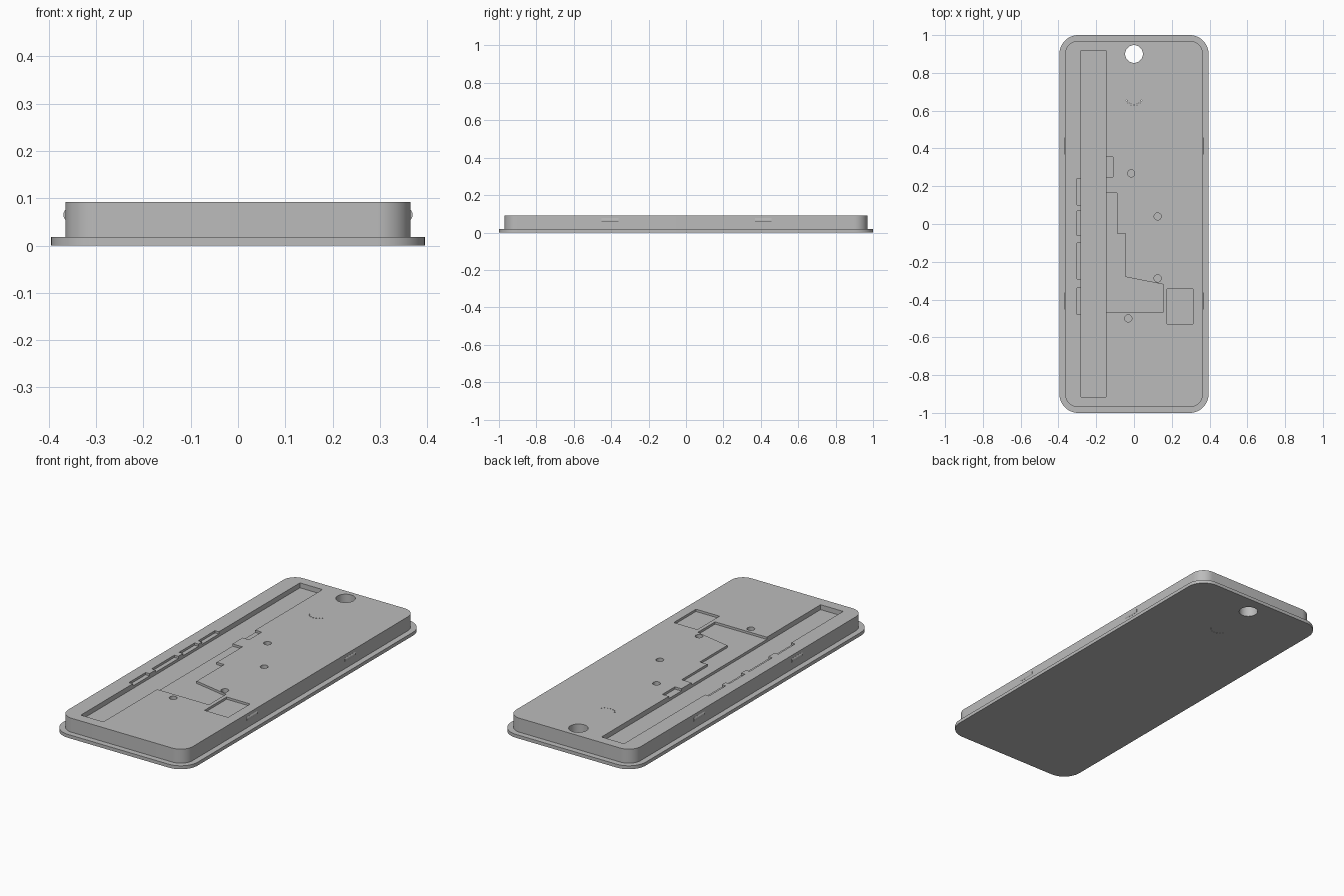
import bpy, bmesh, math

if "Cube" in bpy.data.objects:
    bpy.data.objects.remove(bpy.data.objects["Cube"])

grey = bpy.data.materials.new("grey")
grey.diffuse_color = (0.5, 0.5, 0.5, 1)
grey.use_nodes = True
grey.node_tree.nodes["Principled BSDF"].inputs["Base Color"].default_value = grey.diffuse_color

TOP = 0.092      # top face of the lid
RIM = 0.018      # thickness of the flange


def rounded(hx, hy, r, n=12):
    """Rounded rectangle outline, counter-clockwise."""
    pts = []
    for k, (sx, sy) in enumerate([(1, 1), (-1, 1), (-1, -1), (1, -1)]):
        for i in range(n + 1):
            a = math.pi / 2 * (k + i / n)
            pts.append((sx * (hx - r) + r * math.cos(a), sy * (hy - r) + r * math.sin(a)))
    return pts


def circle(x, y, r, n):
    return [(x + r * math.cos(2 * math.pi * i / n), y + r * math.sin(2 * math.pi * i / n))
            for i in range(n)]


def rect(x0, x1, y0, y1):
    return [(x0, y0), (x1, y0), (x1, y1), (x0, y1)]


def loft(name, sections):
    """Skin a stack of (outline, z) sections and cap both ends."""
    bm = bmesh.new()
    loops = [[bm.verts.new((x, y, z)) for x, y in pts] for pts, z in sections]
    n = len(loops[0])
    for a, b in zip(loops, loops[1:]):
        for i in range(n):
            j = (i + 1) % n
            bm.faces.new((a[i], a[j], b[j], b[i]))
    bm.faces.new(loops[0][::-1])
    bm.faces.new(loops[-1])
    bmesh.ops.recalc_face_normals(bm, faces=bm.faces)
    me = bpy.data.meshes.new(name)
    bm.to_mesh(me)
    bm.free()
    me.materials.append(grey)
    ob = bpy.data.objects.new(name, me)
    bpy.context.collection.objects.link(ob)
    return ob


def cut(target, outline, z0, z1=0.15):
    """Cut a vertical prism out of the target."""
    tool = loft("cutter", [(outline, z0), (outline, z1)])
    tool.hide_render = True
    mod = target.modifiers.new("cut", "BOOLEAN")
    mod.operation, mod.solver, mod.object = "DIFFERENCE", "EXACT", tool
    bpy.context.view_layer.objects.active = target
    bpy.ops.object.modifier_apply(modifier=mod.name)
    bpy.data.objects.remove(tool)


# lid body on a wider flange
flange, body = rounded(0.395, 1.0, 0.1), rounded(0.365, 0.97, 0.07)
lid = loft("lid", [(flange, 0), (flange, RIM), (body, RIM), (body, TOP)])

# shallow stepped recess beside the slot
SHALLOW = TOP - 0.012
cut(lid, [(-0.2, -0.465), (0.155, -0.465), (0.155, -0.32), (-0.046, -0.28),
          (-0.046, -0.05), (-0.09, -0.05), (-0.09, 0.165), (-0.2, 0.165)], SHALLOW)
cut(lid, rect(-0.2, -0.11, 0.25, 0.355), SHALLOW)

# square recess
cut(lid, rect(0.175, 0.313, -0.53, -0.345), SHALLOW)

# tabs on the outer edge of the slot
for y0, y1 in [(-0.48, -0.34), (-0.29, -0.1), (-0.06, 0.07), (0.1, 0.24)]:
    cut(lid, rect(-0.303, -0.2, y0, y1), SHALLOW)

# long slot
cut(lid, rect(-0.28, -0.148, -0.915, 0.918), TOP - 0.026)

# blind round holes
for x, y in [(-0.015, 0.268), (0.125, 0.04), (0.125, -0.288), (-0.03, -0.5)]:
    cut(lid, circle(x, y, 0.019, 24), TOP - 0.03)

# hanging hole right through
cut(lid, circle(0, 0.9, 0.047, 40), -0.1)

# arc of tiny through holes
for i in range(7):
    a = math.radians(-150 + 20 * i)
    cut(lid, circle(0.045 * math.cos(a), 0.675 + 0.045 * math.sin(a), 0.003, 8), -0.1)

# small snap ridges on the long sides
ridges = []
for side in (-1, 1):
    for y in (-0.407, 0.413):
        inner = rect(*sorted((side * 0.355, side * 0.3655)), y - 0.045, y + 0.045)
        outer = rect(*sorted((side * 0.355, side * 0.369)), y - 0.045, y + 0.045)
        ridges.append(loft("snap_ridge", [(inner, 0.055), (outer, 0.061),
                                          (outer, 0.069), (inner, 0.075)]))

# smooth the rounded corners, keep edges sharp
bpy.ops.object.select_all(action="DESELECT")
lid.select_set(True)
bpy.context.view_layer.objects.active = lid
bpy.ops.object.shade_smooth_by_angle(angle=math.radians(30))
